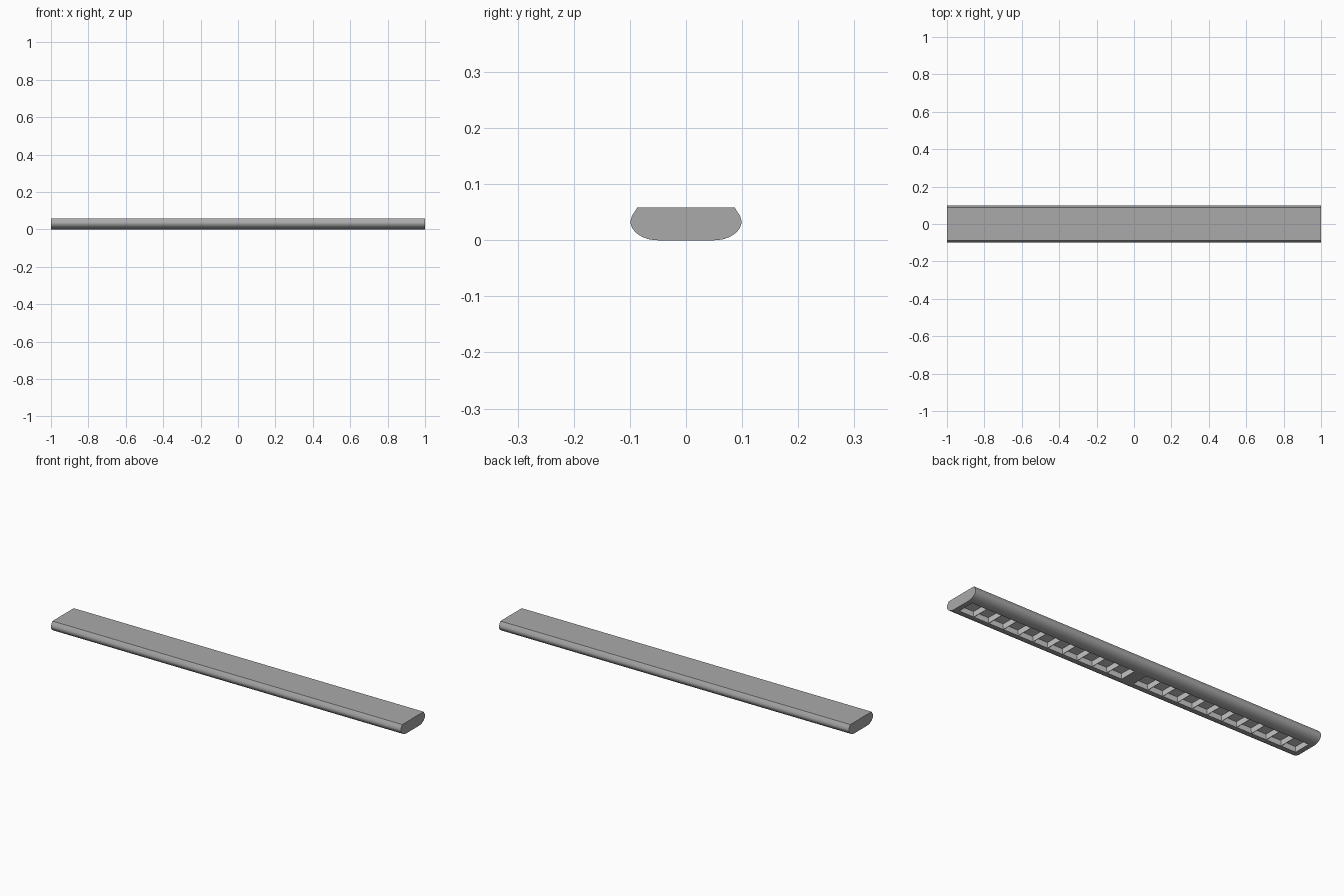
import bpy, bmesh, math

if "Cube" in bpy.data.objects:
    bpy.data.objects.remove(bpy.data.objects["Cube"])

HALF_LEN, TOP_Z = 1.0, 0.058
FLAT = 0.05           # half width of the flat underside
CELLS = 11            # louver cells per group
IN_X, OUT_X = 0.033, 0.975
CELL_Y, RIM = 0.045, 0.001
DEPTH, TAPER = 0.024, 0.005


def material(name, value):
    mat = bpy.data.materials.new(name)
    mat.diffuse_color = (value, value, value, 1)
    mat.use_nodes = True
    mat.node_tree.nodes["Principled BSDF"].inputs["Base Color"].default_value = mat.diffuse_color
    return mat


def finish(name, bm, mat, angle=None):
    bmesh.ops.remove_doubles(bm, verts=bm.verts, dist=1e-6)
    mesh = bpy.data.meshes.new(name)
    bm.to_mesh(mesh)
    bm.free()
    mesh.materials.append(mat)
    ob = bpy.data.objects.new(name, mesh)
    bpy.context.collection.objects.link(ob)
    if angle:
        bpy.context.view_layer.objects.active = ob
        ob.select_set(True)
        bpy.ops.object.shade_smooth_by_angle(angle=math.radians(angle))
        ob.select_set(False)


def quad(bm, *pts):
    # Every underside face looks downward
    f = bm.faces.new([bm.verts.new(p) for p in pts])
    f.normal_update()
    if f.normal.z > 0:
        f.normal_flip()


def strip(bm, x0, x1, y0, y1):
    quad(bm, (x0, y0, 0), (x0, y1, 0), (x1, y1, 0), (x1, y0, 0))


dark = material("dark_grey", 0.4)
light = material("light_grey", 0.85)

# Housing: rounded channel profile swept along x, open underneath
side = [(FLAT + 0.049 * math.sin(a), 0.034 - 0.034 * math.cos(a))
        for a in (math.radians(90 * i / 12) for i in range(13))]
side += [(0.0965, 0.043), (0.087, TOP_Z)]
profile = side + [(-y, z) for y, z in reversed(side)]

bm = bmesh.new()
rings = [[bm.verts.new((x, y, z)) for y, z in profile] for x in (-HALF_LEN, HALF_LEN)]
for i in range(len(profile) - 1):
    bm.faces.new((rings[0][i], rings[0][i + 1], rings[1][i + 1], rings[1][i]))
bm.faces.new(rings[0])
bm.faces.new(rings[1])
bmesh.ops.recalc_face_normals(bm, faces=bm.faces)
if next(f for f in bm.faces if abs(f.normal.z) > 0.99).normal.z < 0:
    bmesh.ops.reverse_faces(bm, faces=bm.faces)
finish("housing", bm, dark, 25)

# Underside: flat plate with openings, and a tapered reflector in each opening
pitch = (OUT_X - IN_X) / CELLS
starts = [s + i * pitch for s in (-OUT_X, IN_X) for i in range(CELLS)]
plate, cells = bmesh.new(), bmesh.new()
prev = -HALF_LEN
for start in starts:
    x0, x1 = start + RIM, start + pitch - RIM
    strip(plate, prev, x0, -FLAT, FLAT)
    strip(plate, x0, x1, -FLAT, -CELL_Y)
    strip(plate, x0, x1, CELL_Y, FLAT)
    prev = x1
    low = [(x0, -CELL_Y, 0), (x0, CELL_Y, 0), (x1, CELL_Y, 0), (x1, -CELL_Y, 0)]
    x2, x3, y2 = x0 + TAPER, x1 - TAPER, CELL_Y - TAPER
    high = [(x2, -y2, DEPTH), (x2, y2, DEPTH), (x3, y2, DEPTH), (x3, -y2, DEPTH)]
    quad(cells, *high)
    for i in range(4):
        j = (i + 1) % 4
        quad(cells, low[i], low[j], high[j], high[i])
strip(plate, prev, HALF_LEN, -FLAT, FLAT)
finish("underside_plate", plate, dark)
finish("louver_reflectors", cells, light)
